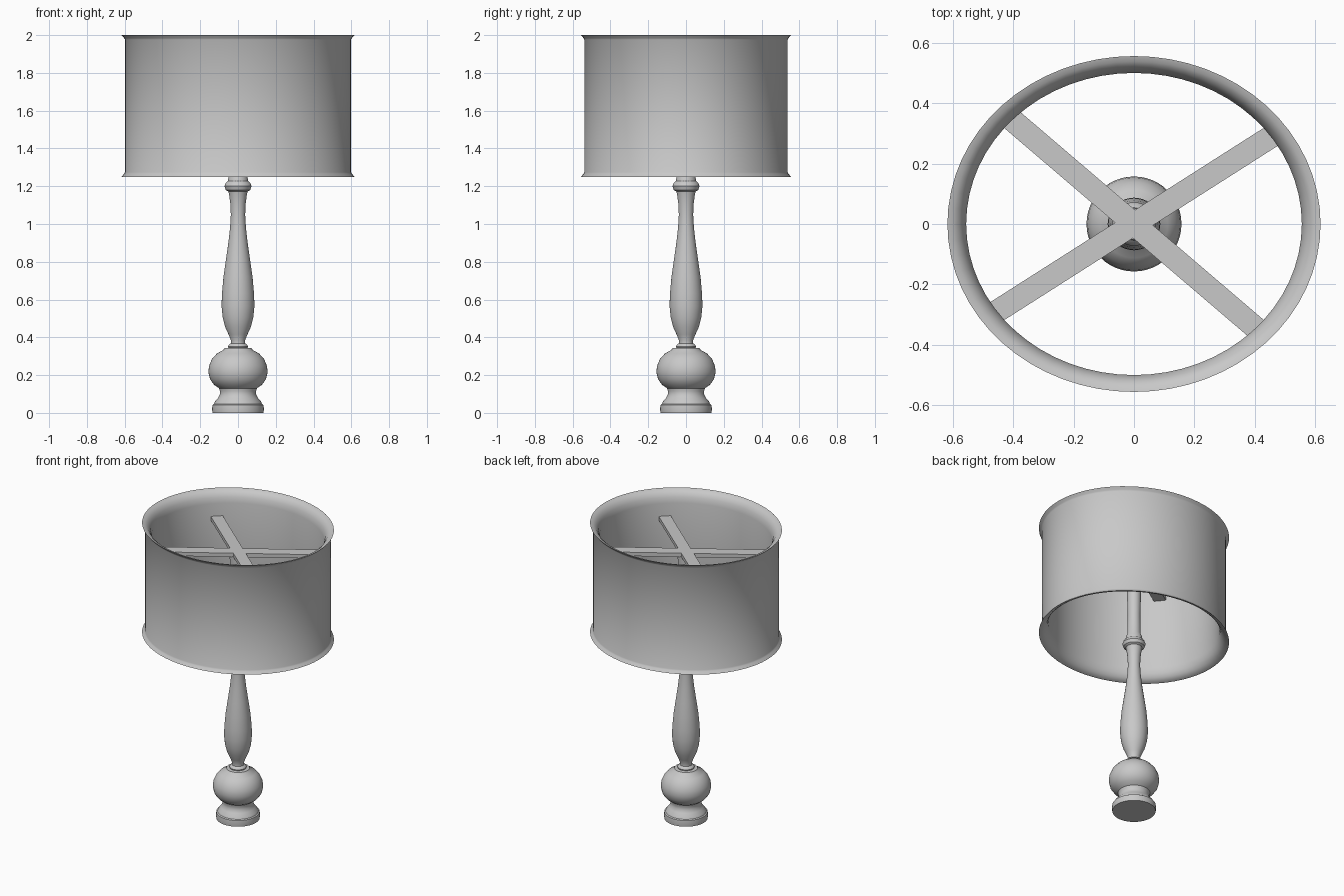
import bpy
import bmesh
from math import radians
from mathutils import Matrix, Vector

cube = bpy.data.objects.get("Cube")
if cube:
    bpy.data.objects.remove(cube, do_unlink=True)

grey = bpy.data.materials.new("plain grey")
grey.use_nodes = True
colour = (0.58, 0.58, 0.58, 1)
grey.diffuse_color = colour
grey.node_tree.nodes["Principled BSDF"].inputs["Base Color"].default_value = colour


def finish(bm, name, angle=None):
    bmesh.ops.remove_doubles(bm, verts=bm.verts, dist=0.00001)
    bmesh.ops.recalc_face_normals(bm, faces=bm.faces)
    mesh = bpy.data.meshes.new(name)
    bm.to_mesh(mesh)
    bm.free()
    mesh.materials.append(grey)
    obj = bpy.data.objects.new(name, mesh)
    bpy.context.collection.objects.link(obj)
    if angle:
        bpy.ops.object.select_all(action="DESELECT")
        obj.select_set(True)
        bpy.context.view_layer.objects.active = obj
        bpy.ops.object.shade_smooth_by_angle(angle=radians(angle))
    return obj


def lathe(name, profile, steps, closed=False, squash=1.0, angle=35):
    """Spin an (r, z) profile round the z axis."""
    bm = bmesh.new()
    verts = [bm.verts.new((r, 0, z)) for r, z in profile]
    pairs = list(zip(verts, verts[1:]))
    if closed:
        pairs.append((verts[-1], verts[0]))
    edges = [bm.edges.new(p) for p in pairs]
    bmesh.ops.spin(bm, geom=verts + edges, cent=(0, 0, 0), axis=(0, 0, 1),
                   angle=radians(360), steps=steps, use_merge=True)
    bmesh.ops.scale(bm, vec=Vector((1, squash, 1)), verts=bm.verts)
    return finish(bm, name, angle)


# Turned foot and round bulb
lathe("base", [
    (0, 0), (0.135, 0), (0.137, 0.02), (0.135, 0.042), (0.127, 0.047),
    (0.122, 0.06), (0.106, 0.078), (0.096, 0.098), (0.096, 0.115), (0.1, 0.13),
    (0.126, 0.148), (0.148, 0.178), (0.157, 0.215), (0.153, 0.25),
    (0.138, 0.285), (0.112, 0.314), (0.078, 0.333), (0.072, 0.343),
    (0.05, 0.345), (0, 0.345)], 48)

# Baluster stem with neck bead, running up inside the shade
lathe("stem", [
    (0, 0.34), (0.05, 0.34), (0.053, 0.352), (0.048, 0.362), (0.038, 0.368),
    (0.038, 0.385), (0.05, 0.415), (0.068, 0.455), (0.081, 0.505),
    (0.087, 0.565), (0.085, 0.63), (0.077, 0.72), (0.064, 0.81),
    (0.051, 0.9), (0.042, 0.98), (0.038, 1.05), (0.041, 1.11),
    (0.047, 1.155), (0.051, 1.172), (0.065, 1.18), (0.072, 1.2),
    (0.065, 1.218), (0.054, 1.228), (0.05, 1.25), (0.042, 1.27),
    (0.04, 1.4), (0.044, 1.6), (0.052, 1.79), (0.052, 1.81), (0, 1.81)], 40)

# Oval drum shade: flared lips top and bottom, mirrored about mid height
middle, half = 1.625, 0.375
upper = [(0.598, 0.351), (0.603, 0.359), (0.617, half), (0.597, 0.37),
         (0.578, 0.355), (0.564, 0.332), (0.555, 0.295)]
shade = [(r, middle + h) for r, h in upper]
shade += [(r, middle - h) for r, h in reversed(upper)]
lathe("shade", shade, 64, closed=True, squash=0.9, angle=40)

# Flat crossed bars that carry the shade
for name, turn, length in (("long_bar", 32.5, 1.1), ("short_bar", 139.5, 1.08)):
    bm = bmesh.new()
    bmesh.ops.create_cube(bm, size=1, matrix=(
        Matrix.Translation((0, 0, 1.82)) @ Matrix.Rotation(radians(turn), 4, "Z")
        @ Matrix.Diagonal((length, 0.075, 0.026, 1))))
    finish(bm, name)
